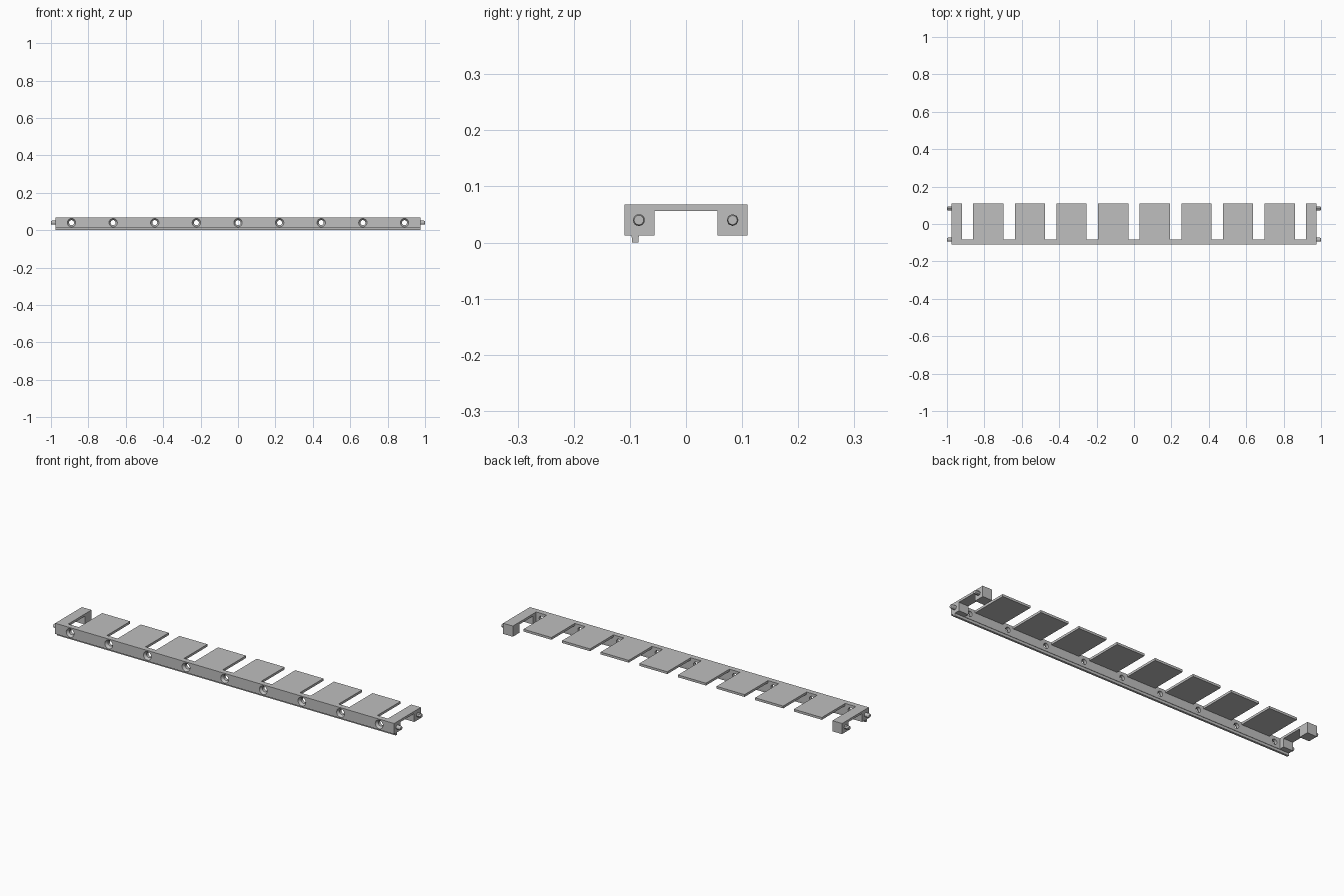
import bpy, bmesh, math

if "Cube" in bpy.data.objects:
    bpy.data.objects.remove(bpy.data.objects["Cube"])

PITCH, SLOT = 0.2225, 0.061
HOLES = [PITCH * i for i in range(-4, 5)]
X_END, Y_EDGE, RAIL_BACK = 0.976, 0.110, -0.082
Z_LOW, Z_PLATE, Z_TOP, Z_HOLE = 0.0125, 0.056, 0.068, 0.040

grey = bpy.data.materials.new("plain_grey")
grey.diffuse_color = (0.52, 0.52, 0.52, 1)
grey.use_nodes = True
grey.node_tree.nodes["Principled BSDF"].inputs["Base Color"].default_value = grey.diffuse_color


def finish(name, bm):
    bmesh.ops.recalc_face_normals(bm, faces=bm.faces)
    mesh = bpy.data.meshes.new(name)
    bm.to_mesh(mesh)
    bm.free()
    mesh.materials.append(grey)
    obj = bpy.data.objects.new(name, mesh)
    bpy.context.collection.objects.link(obj)
    return obj


def extrude_x(name, profile, x0, x1):
    """Extrude a (y, z) outline along x."""
    bm = bmesh.new()
    a = [bm.verts.new((x0, y, z)) for y, z in profile]
    b = [bm.verts.new((x1, y, z)) for y, z in profile]
    bm.faces.new(a)
    bm.faces.new(b)
    for i in range(len(a)):
        j = (i + 1) % len(a)
        bm.faces.new((a[i], a[j], b[j], b[i]))
    return finish(name, bm)


def loft(bm, rings):
    """Skin a list of equal rings of points and cap both ends."""
    loops = [[bm.verts.new(p) for p in ring] for ring in rings]
    n = len(loops[0])
    for a, b in zip(loops, loops[1:]):
        for i in range(n):
            bm.faces.new((a[i], a[(i + 1) % n], b[(i + 1) % n], b[i]))
    bm.faces.new(loops[0])
    bm.faces.new(loops[-1])


def rect(y0, y1, z0, z1):
    return [(y0, z0), (y1, z0), (y1, z1), (y0, z1)]


# Front rail with a narrow ridge underneath
rail = extrude_x("front_rail", [
    (-Y_EDGE, Z_LOW), (-0.097, Z_LOW), (-0.096, 0.0), (-0.085, 0.0),
    (-0.084, Z_LOW), (RAIL_BACK, Z_LOW), (RAIL_BACK, Z_TOP), (-Y_EDGE, Z_TOP)],
    -X_END, X_END)

# Countersunk through holes
bm = bmesh.new()
for x in HOLES:
    rings = []
    for y, r in ((-0.12, 0.0225), (-0.110, 0.0225), (-0.098, 0.0135), (-0.07, 0.0135)):
        rings.append([(x + r * math.cos(t * math.tau / 24), y,
                       Z_HOLE + r * math.sin(t * math.tau / 24)) for t in range(24)])
    loft(bm, rings)
cutter = finish("hole_cutter", bm)
cutter.hide_render = True
cutter.hide_viewport = True
mod = rail.modifiers.new("holes", 'BOOLEAN')
mod.object = cutter
mod.solver = 'EXACT'

# Flat tabs between the holes
for i, (a, b) in enumerate(zip(HOLES, HOLES[1:])):
    extrude_x(f"tab_{i + 1}", rect(RAIL_BACK, Y_EDGE, Z_PLATE, Z_TOP),
              a + SLOT / 2, b - SLOT / 2)

# End brackets and pegs
for side, s in (("left", -1), ("right", 1)):
    extrude_x(f"{side}_bracket", [
        (RAIL_BACK, Z_LOW), (-0.056, Z_LOW), (-0.056, Z_PLATE), (0.056, Z_PLATE),
        (0.056, Z_LOW), (Y_EDGE, Z_LOW), (Y_EDGE, Z_TOP), (RAIL_BACK, Z_TOP)],
        s * (HOLES[-1] + SLOT / 2), s * X_END)
    for label, y, n in (("front", -0.084, 16), ("back", 0.083, 8)):
        bm = bmesh.new()
        loft(bm, [[(s * x, y + r * math.sin(t * math.tau / n),
                    Z_HOLE + r * math.cos(t * math.tau / n)) for t in range(n)]
                  for x, r in ((0.974, 0.0105), (0.995, 0.0105), (1.0, 0.0085))])
        finish(f"{side}_{label}_peg", bm)
